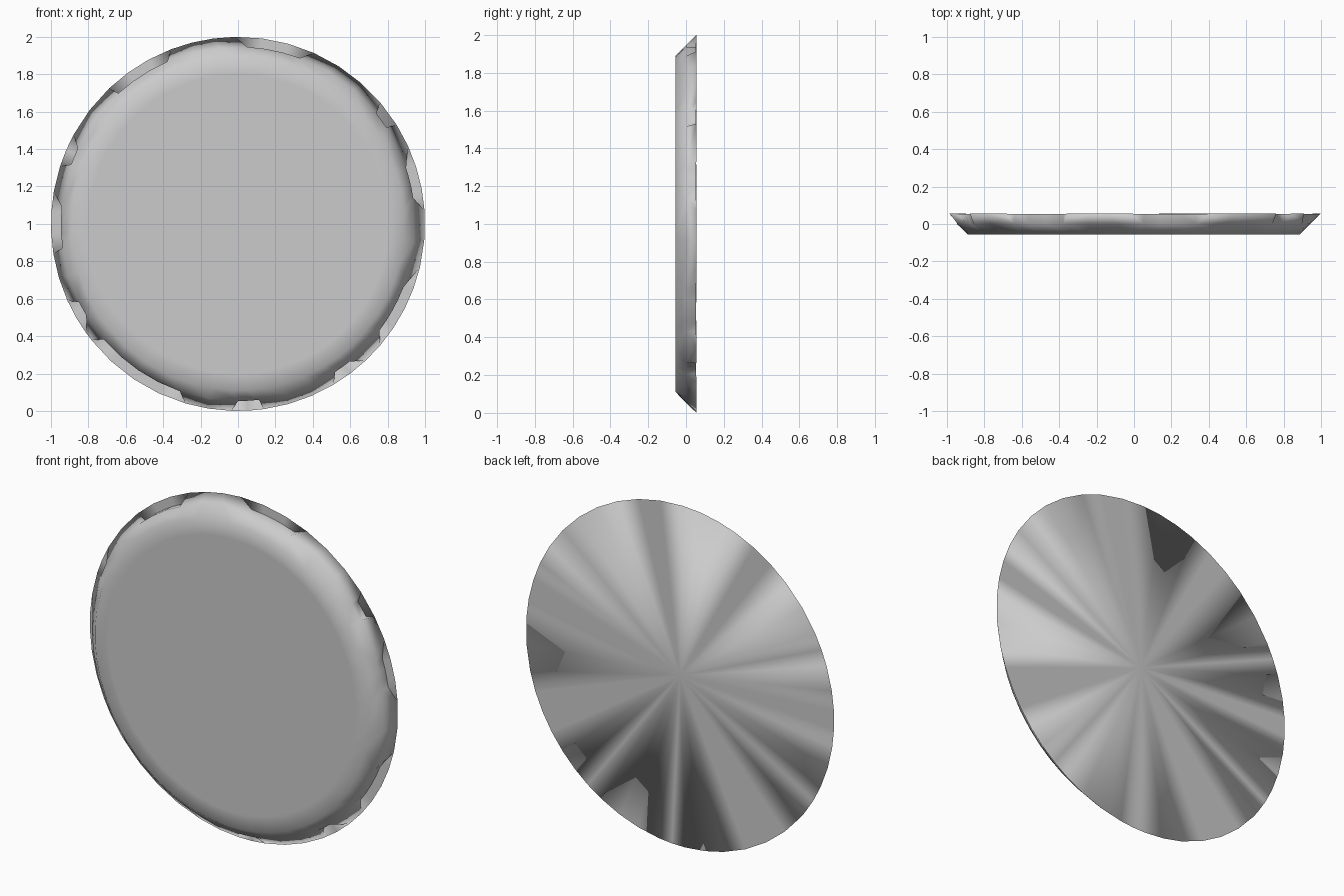
import bpy, bmesh
from math import radians, cos, sin, ceil

if "Cube" in bpy.data.objects:
    bpy.data.objects.remove(bpy.data.objects["Cube"])

# Rim notches in degrees: outer start, outer end, inner start, inner end
NOTCHES = [
    (4, 24.7, 8.5, 18.4), (32, 40.5, 33, 38.6), (66, 91, 69.5, 87),
    (111, 133.5, 113.5, 132.5), (151.4, 162, 154.8, 160.4),
    (170, 189.2, 174.5, 187.8), (204.3, 216, 206.2, 211),
    (218.5, 253.7, 220.7, 250.8), (268, 278, 270, 276.8),
    (300.7, 313, 303.3, 309), (319.5, 346.7, 323, 339),
]
STEP = 9.0
BACK, FRONT = 0.055, -0.055


def spans(o0, o1, i0, i1, notch):
    """Evenly spaced columns (rim angle, mid angle, notch flag) without the last."""
    n = max(1, ceil((o1 - o0) / STEP))
    return [(o0 + (o1 - o0) * k / n, i0 + (i1 - i0) * k / n, notch) for k in range(n)]


# Columns around the disc: alternating notch and plain stretches
cols = []
for k, (o0, o1, i0, i1) in enumerate(NOTCHES):
    cols += spans(o0, o1, i0, i1, True)
    nxt = NOTCHES[(k + 1) % len(NOTCHES)]
    wrap = 360 if k == len(NOTCHES) - 1 else 0
    cols += spans(o1, nxt[0] + wrap, i1, nxt[2] + wrap, False)

bm = bmesh.new()


def vert(r, deg, y):
    a = radians(deg)
    return bm.verts.new((r * cos(a), y, 1 + r * sin(a)))


inner = [vert(0.80, c[0], FRONT) for c in cols]
edge = [vert(0.89, c[0], FRONT) for c in cols]
mid = [vert(0.947, c[1], 0.0) for c in cols]
rim = [vert(1.0, c[0], BACK) for c in cols]
centre = bm.verts.new((0, BACK, 1))
n = len(cols)

# Base of the recess walls, only where a notch touches the column
base = [vert(0.947, c[1], BACK - 0.001) if c[2] or cols[i - 1][2] else None
        for i, c in enumerate(cols)]

bm.faces.new(inner)
for i in range(n):
    j = (i + 1) % n
    bm.faces.new((inner[i], edge[i], edge[j], inner[j]))
    bm.faces.new((edge[i], mid[i], mid[j], edge[j]))
    bm.faces.new((centre, rim[j], rim[i]))
    if cols[i][2]:
        # Notch: inner wall and slanted end walls, back plate is the floor
        bm.faces.new((mid[i], base[i], base[j], mid[j]))
        if not cols[i - 1][2]:
            bm.faces.new((rim[i], base[i], mid[i]))
        if not cols[j][2]:
            bm.faces.new((rim[j], mid[j], base[j]))
    else:
        bm.faces.new((mid[i], rim[i], rim[j], mid[j]))

for f in bm.faces:
    f.smooth = True
mesh = bpy.data.meshes.new("notched_disc")
bm.to_mesh(mesh)
bm.free()
bpy.context.collection.objects.link(bpy.data.objects.new("notched_disc", mesh))
